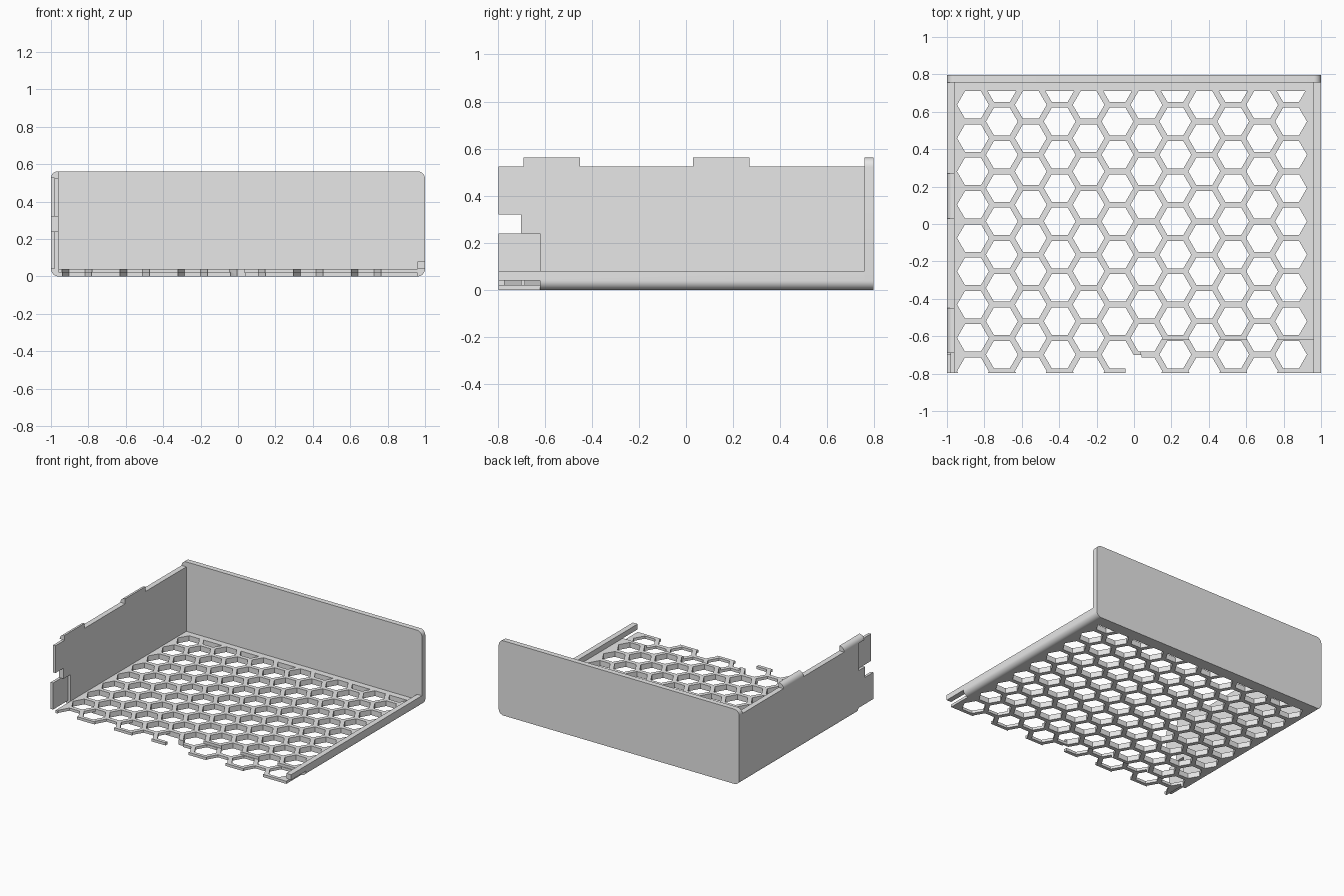
import bpy, bmesh, math
from mathutils import Vector

if "Cube" in bpy.data.objects:
    bpy.data.objects.remove(bpy.data.objects["Cube"])

FRONT, BACK, INNER_BACK = -0.797, 0.797, 0.757
T = 0.04            # sheet thickness
LAP = -0.62         # where the half-lap joints at the front begin

grey = bpy.data.materials.new("plain grey")
grey.diffuse_color = (0.8, 0.8, 0.8, 1)
grey.use_nodes = True
grey.node_tree.nodes["Principled BSDF"].inputs["Base Color"].default_value = grey.diffuse_color


def make(name, bm):
    bmesh.ops.recalc_face_normals(bm, faces=bm.faces)
    me = bpy.data.meshes.new(name)
    bm.to_mesh(me)
    bm.free()
    ob = bpy.data.objects.new(name, me)
    bpy.context.collection.objects.link(ob)
    me.materials.append(grey)
    return ob


def prism(bm, pts, a, b):
    """Extrude a closed loop of points from offset a to offset b."""
    face = bm.faces.new([bm.verts.new(Vector(p) + Vector(a)) for p in pts])
    ext = bmesh.ops.extrude_face_region(bm, geom=[face], use_keep_orig=True)
    verts = [g for g in ext["geom"] if isinstance(g, bmesh.types.BMVert)]
    bmesh.ops.translate(bm, verts=verts, vec=Vector(b) - Vector(a))


def extrude_y(name, xz, y0, y1):
    bm = bmesh.new()
    prism(bm, [(x, 0, z) for x, z in xz], (0, y0, 0), (0, y1, 0))
    return make(name, bm)


def arc(cx, cz, r, start, end, n=8):
    angles = [math.radians(start + (end - start) * i / n) for i in range(n + 1)]
    return [(cx + r * math.cos(a), cz + r * math.sin(a)) for a in angles]


def cut(ob, cutter):
    mod = ob.modifiers.new("cut", 'BOOLEAN')
    mod.operation, mod.solver, mod.object = 'DIFFERENCE', 'EXACT', cutter
    bpy.context.view_layer.objects.active = ob
    bpy.ops.object.modifier_apply(modifier=mod.name)
    bpy.data.objects.remove(cutter)


def box_cut(ob, x0, x1, y0, y1, z0, z1):
    cut(ob, extrude_y("box_cutter", [(x0, z0), (x1, z0), (x1, z1), (x0, z1)], y0, y1))


# Tray: floor, tall left wall and low right rail share one profile
profile = (arc(-0.96, T, T, 180, 270) + arc(0.96, T, T, 270, 360)
           + [(1, 0.08), (0.96, 0.08), (0.96, T),
              (-0.96, T), (-0.96, 0.525), (-1, 0.525)])
tray = extrude_y("floor_with_wall_and_rail", profile, FRONT, INNER_BACK)

# Honeycomb holes: staggered columns, clipped before the back border
bm = bmesh.new()
R = 0.085
for col in range(12):
    cx = -0.861 + col * 0.1546
    top, count = (0.637, 9) if col % 2 == 0 else (0.726, 9)
    for row in range(count):
        cy = top - row * 0.178
        hexagon = [(cx + R * math.cos(math.radians(60 * k)),
                    cy + R * math.sin(math.radians(60 * k)), 0) for k in range(6)]
        prism(bm, hexagon, (0, 0, -0.05), (0, 0, 0.07))
bmesh.ops.bisect_plane(bm, geom=bm.verts[:] + bm.edges[:] + bm.faces[:],
                       plane_co=(0, 0.71, 0), plane_no=(0, 1, 0), clear_outer=True)
bmesh.ops.holes_fill(bm, edges=[e for e in bm.edges if e.is_boundary], sides=0)
cut(tray, make("hex_cutter", bm))

# Front joints: gaps and half-thickness laps in the floor, rail and wall
F = -0.9
box_cut(tray, -0.045, 0.04, F, -0.70, -0.1, 0.1)        # floor gap
box_cut(tray, 0.035, 0.96, F, LAP, 0.02, 0.1)           # right floor, upper half
box_cut(tray, 0.96, 1.1, F, LAP, -0.1, T)               # below the rail end
box_cut(tray, -0.96, -0.04, F, LAP, -0.1, 0.02)         # left floor, lower half
box_cut(tray, -1.1, -0.96, F, LAP, -0.1, T)             # below the wall end
box_cut(tray, -0.98, -0.96, F, LAP, 0.03, 0.24)         # wall, inner half
box_cut(tray, -1.1, -0.9, F, -0.70, 0.24, 0.32)         # wall gap
box_cut(tray, -1.1, -0.98, F, LAP, 0.32, 0.6)           # wall, outer half

# Back plate with rounded corners
plate = (arc(-0.96, T, T, 180, 270) + arc(0.96, T, T, 270, 360)
         + arc(0.96, 0.522, T, 0, 90) + arc(-0.96, 0.522, T, 90, 180))
parts = [tray, extrude_y("back_plate", plate, INNER_BACK, BACK)]

# Rounded tabs on top of the left wall
tab = [(-0.96, 0.525)] + arc(-0.963, 0.525, 0.037, 90, 180)
tab = [(-0.96, 0.525), (-0.96, 0.562)] + tab[1:]
for i, y in enumerate((-0.69, 0.03)):
    parts.append(extrude_y(f"wall_tab_{i + 1}", tab, y, y + 0.24))

# Smooth the rounded corners, keep the other edges sharp
bpy.ops.object.select_all(action='DESELECT')
for ob in parts:
    ob.select_set(True)
bpy.context.view_layer.objects.active = tray
bpy.ops.object.shade_smooth_by_angle(angle=math.radians(30))
